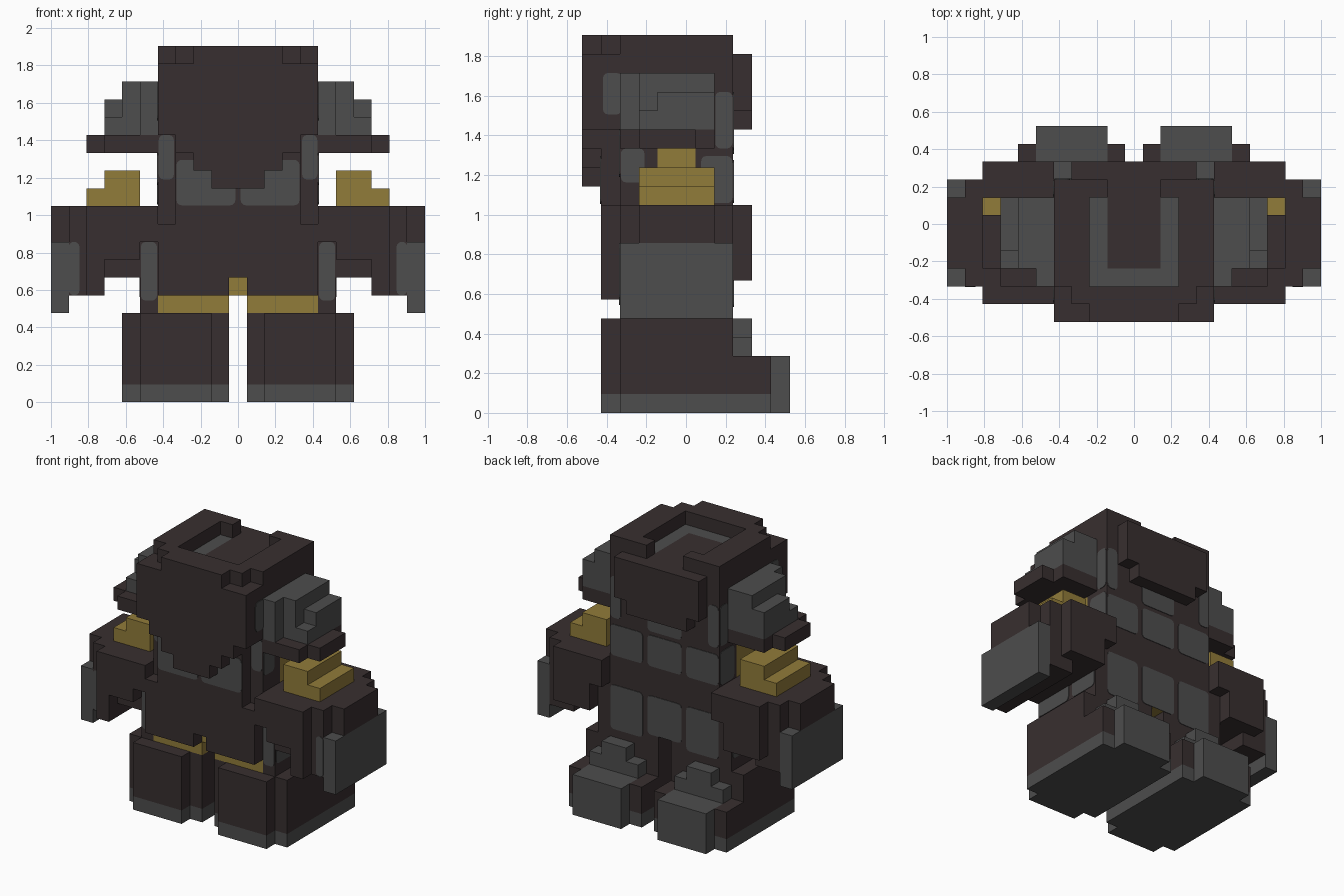
import bpy, bmesh, math
from mathutils import Vector

V = 2 / 21  # size of one block

cube = bpy.data.objects.get("Cube")
if cube:
    bpy.data.objects.remove(cube, do_unlink=True)


def material(name, rgb):
    m = bpy.data.materials.new(name)
    m.use_nodes = True
    m.diffuse_color = (*rgb, 1)
    bsdf = m.node_tree.nodes["Principled BSDF"]
    bsdf.inputs["Base Color"].default_value = (*rgb, 1)
    bsdf.inputs["Roughness"].default_value = 0.9
    return m


BROWN, GREY, GOLD = range(3)
MATS = [material("dark_brown", (0.039, 0.028, 0.029)),
        material("stone_grey", (0.075, 0.075, 0.075)),
        material("dull_gold", (0.285, 0.2, 0.042))]
cells = {}


def box(part, xs, ys, zs, mat):
    """Fill an inclusive range of blocks on both sides; part None carves."""
    for x in range(xs[0], xs[1] + 1):
        for y in range(ys[0], ys[1] + 1):
            for z in range(zs[0], zs[1] + 1):
                for s in (1, -1):
                    if part is None:
                        cells.pop((s * x, y, z), None)
                    else:
                        name = part
                        if part in PAIRED:
                            name = ("left_" if s > 0 else "right_") + part
                        cells[(s * x, y, z)] = (name, mat)


PAIRED = {"boot", "arm", "hand", "shoulder_plate", "ear_guard"}

# boots with grey soles and stepped toes
box("boot", (1, 6), (-3, 4), (0, 2), BROWN)
box("boot", (1, 6), (-3, 2), (3, 4), BROWN)
box("boot", (2, 5), (-4, -4), (0, 4), BROWN)
box("boot", (2, 5), (3, 5), (1, 2), GREY)
box("boot", (1, 6), (-3, 4), (0, 0), GREY)
box("boot", (2, 5), (-4, 5), (0, 0), GREY)
box("boot", (2, 5), (3, 3), (3, 3), GREY)
box("boot", (3, 4), (3, 3), (4, 4), GREY)

# torso, hips and chest plate
box("torso", (0, 4), (-3, 2), (5, 14), BROWN)
box("torso", (5, 5), (-3, 2), (5, 8), BROWN)
box("torso", (0, 4), (-4, -4), (6, 9), BROWN)
box("torso", (0, 3), (-4, -4), (10, 14), BROWN)
box(None, (0, 0), (-4, 2), (5, 5), BROWN)
box(None, (0, 0), (-4, -4), (6, 6), BROWN)
box("torso", (0, 0), (-3, 2), (6, 6), GOLD)
box("torso", (1, 4), (-3, -3), (5, 5), GOLD)
box("torso", (4, 4), (-1, 0), (11, 13), GOLD)

# arms and hands
box("arm", (5, 9), (-3, 2), (9, 10), BROWN)
box("arm", (5, 8), (-4, 3), (9, 10), BROWN)
box("arm", (10, 10), (-2, 1), (9, 10), BROWN)
box("arm", (6, 9), (-3, 2), (7, 8), BROWN)
box("arm", (8, 9), (-3, 2), (6, 6), BROWN)
box("arm", (6, 8), (-4, -4), (8, 8), BROWN)
box("arm", (8, 8), (-4, -4), (6, 7), BROWN)
box("arm", (6, 8), (3, 3), (7, 8), BROWN)
box("hand", (10, 10), (-3, 2), (5, 8), GREY)

# gold shoulder plates
box("shoulder_plate", (6, 8), (-2, 1), (11, 11), GOLD)
box("shoulder_plate", (6, 7), (-2, 1), (12, 12), GOLD)

# helmet with stepped brow, open crown and neck guard
box("helmet", (0, 4), (-4, 2), (15, 18), BROWN)
box("helmet", (0, 4), (-3, 2), (19, 19), BROWN)
box("helmet", (0, 3), (-4, -4), (19, 19), BROWN)
box("helmet", (0, 2), (-5, -5), (19, 19), BROWN)
box("helmet", (0, 4), (-5, -5), (15, 18), BROWN)
for half, level in ((3, 14), (2, 13), (1, 12)):
    box("helmet", (0, half), (-5, -5), (level, level), BROWN)
box("helmet", (0, 3), (3, 3), (16, 18), BROWN)
box("helmet", (0, 2), (3, 3), (15, 15), BROWN)
box(None, (0, 2), (-3, 1), (19, 19), BROWN)
box(None, (0, 1), (2, 2), (19, 19), BROWN)
box("helmet", (0, 2), (-3, 1), (18, 18), GREY)
box("helmet", (0, 1), (-2, 1), (18, 18), BROWN)

# stepped ear guards
box("ear_guard", (5, 8), (-2, 0), (14, 14), BROWN)
box("ear_guard", (5, 7), (-3, 1), (14, 14), BROWN)
box("ear_guard", (5, 7), (-2, 1), (15, 15), GREY)
box("ear_guard", (5, 7), (-1, 1), (16, 16), GREY)
box("ear_guard", (5, 6), (-2, 1), (16, 17), GREY)
box("ear_guard", (5, 5), (-3, 1), (15, 17), GREY)


def build(name, group):
    """Make the outer skin of one part, merging flat areas of one colour."""
    bm = bmesh.new()
    verts = {}
    for (x, y, z), (_, mat) in group.items():
        c = Vector((x, y, z + 0.5))
        for axis in range(3):
            for s in (1, -1):
                n = Vector((0, 0, 0))
                n[axis] = s
                if (x + int(n.x), y + int(n.y), z + int(n.z)) in cells:
                    continue
                u, w = Vector((0, 0, 0)), Vector((0, 0, 0))
                u[(axis + 1) % 3], w[(axis + 2) % 3] = 0.5, 0.5 * s
                ring = []
                for a, b in ((-1, -1), (1, -1), (1, 1), (-1, 1)):
                    p = c + n * 0.5 + u * a + w * b
                    key = tuple(round(2 * t) for t in p)
                    if key not in verts:
                        verts[key] = bm.verts.new(p * V)
                    ring.append(verts[key])
                bm.faces.new(ring).material_index = mat
    bmesh.ops.dissolve_limit(bm, angle_limit=0.01, verts=bm.verts[:],
                             edges=bm.edges[:], delimit={'MATERIAL'})
    finish(name, bm)


def finish(name, bm):
    mesh = bpy.data.meshes.new(name)
    bm.to_mesh(mesh)
    bm.free()
    for m in MATS:
        mesh.materials.append(m)
    bpy.context.collection.objects.link(bpy.data.objects.new(name, mesh))


groups = {}
for cell, info in cells.items():
    groups.setdefault(info[0], {})[cell] = info
for name, group in groups.items():
    build(name, group)


def stone(bm, axis, at, a0, a1, z0, z1, out):
    """Thin rounded plate on a face across axis x (0) or y (1)."""
    r, pts = 0.28, []
    for i, (cx, cz) in enumerate(((a1 - r, z1 - r), (a0 + r, z1 - r),
                                  (a0 + r, z0 + r), (a1 - r, z0 + r))):
        for k in range(4):
            t = math.radians(90 * i + 30 * k)
            a, z = cx + r * math.cos(t), cz + r * math.sin(t)
            pts.append((at, a, z) if axis == 0 else (a, at, z))
    face = bm.faces.new([bm.verts.new(Vector(p) * V) for p in pts])
    ext = bmesh.ops.extrude_face_region(bm, geom=[face])["geom"]
    shift = Vector((out, 0, 0)) if axis == 0 else Vector((0, out, 0))
    bmesh.ops.translate(bm, vec=shift * 0.004,
                        verts=[e for e in ext if isinstance(e, bmesh.types.BMVert)])


# rounded stones set into the armour, mirrored on both sides
bm = bmesh.new()
for z0, z1 in ((6, 8.9), (11.1, 13.4), (13.7, 15.3)):
    stone(bm, 1, 2.5, -1.4, 1.4, z0, z1, 1)
for s in (1, -1):
    def pair(at, a, b, z0, z1, out):
        stone(bm, 1, at, min(s * a, s * b), max(s * a, s * b), z0, z1, out)
    pair(2.5, 1.8, 4.45, 5.6, 8.9, 1)
    pair(2.5, 1.8, 4.45, 11.1, 13.4, 1)
    pair(2.5, 3.6, 4.45, 13.9, 17, 1)
    pair(-4.5, 0.15, 3.45, 11.05, 13.6, -1)
    pair(-3.5, 3.6, 4.45, 12.5, 15, -1)
    pair(-3.5, 4.55, 5.45, 5.7, 9, -1)
    pair(-3.5, 8.9, 9.5, 6, 9, -1)
    stone(bm, 0, s * 5.5, -3.4, -0.3, 5.9, 8.9, s)
    stone(bm, 0, s * 5.5, 0.1, 2.4, 5.9, 8.9, s)
    stone(bm, 0, s * 4.5, -4.4, -3.4, 15.8, 18, s)
    stone(bm, 0, s * 4.5, 1.55, 2.45, 14, 17, s)
    stone(bm, 0, s * 4.5, 0.8, 2.45, 11.1, 13.6, s)
    stone(bm, 0, s * 4.5, -3.45, -2.2, 12.2, 14, s)
for f in bm.faces:
    f.material_index = GREY
bmesh.ops.recalc_face_normals(bm, faces=bm.faces[:])
finish("armour_stones", bm)
